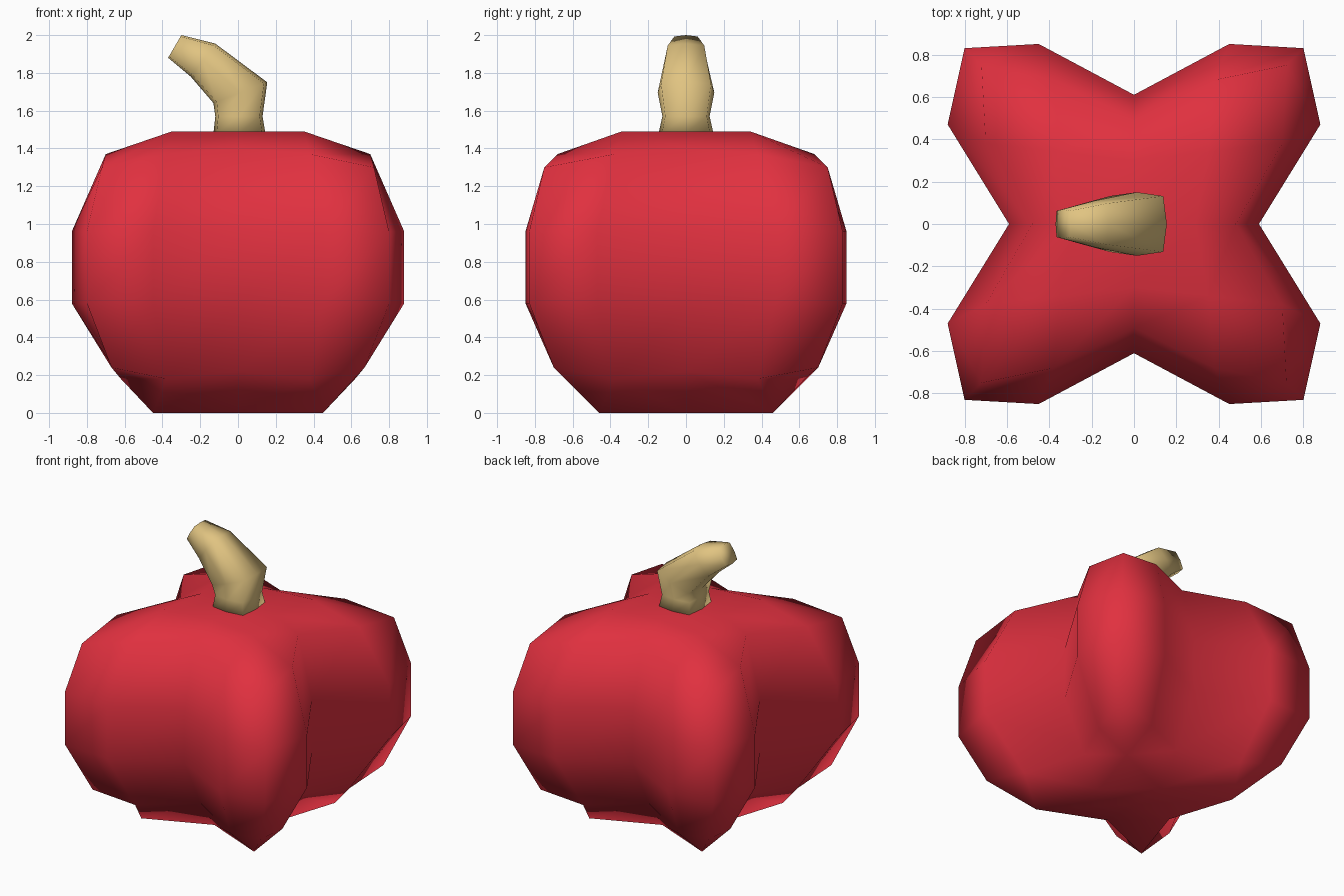
import bpy

if "Cube" in bpy.data.objects:
    bpy.data.objects.remove(bpy.data.objects["Cube"])


def material(name, color):
    m = bpy.data.materials.new(name)
    m.diffuse_color = color
    m.use_nodes = True
    m.node_tree.nodes["Principled BSDF"].inputs["Base Color"].default_value = m.diffuse_color
    return m


def make_object(name, verts, faces, mat):
    me = bpy.data.meshes.new(name)
    me.from_pydata(verts, [], faces)
    me.materials.append(mat)
    me.shade_smooth()
    ob = bpy.data.objects.new(name, me)
    bpy.context.collection.objects.link(ob)
    return ob


red = material("red_skin", (0.75, 0.03, 0.05, 1))
tan = material("tan_stem", (0.75, 0.55, 0.22, 1))

# Pepper body: a four-lobed box of 4 x 4 columns, one quadrant given per level.
# Keys are grid steps from the centre, (2, 2) being the lobe corner.
keys = [(0, 2), (1, 2), (2, 2), (2, 1), (2, 0)]
levels = [
    [(0, .43, .22), (.38, .63, .18), (.67, .70, .24), (.62, .38, .18), (.43, 0, .22)],
    [(0, .61, .58), (.45, .85, .58), (.80, .83, .58), (.88, .47, .58), (.59, 0, .58)],
    [(0, .61, .96), (.45, .85, .96), (.80, .83, .96), (.88, .47, .96), (.59, 0, .96)],
    [(0, .49, 1.40), (.38, .68, 1.37), (.72, .75, 1.30), (.70, .38, 1.37), (.48, 0, 1.40)],
]
caps = {
    0: {(0, 0): (0, 0, 0), (0, 1): (0, .27, 0), (1, 0): (.30, 0, 0), (1, 1): (.45, .46, 0)},
    3: {(0, 0): (0, 0, 1.49), (0, 1): (0, .30, 1.49), (1, 0): (.29, 0, 1.49),
        (1, 1): (.35, .34, 1.49)},
}

verts, index = [], {}
for k, ring in enumerate(levels):
    table = dict(zip(keys, ring))
    table.update(caps.get(k, {}))
    for i in range(-2, 3):
        for j in range(-2, 3):
            p = table.get((abs(i), abs(j)))
            if p:
                index[i, j, k] = len(verts)
                verts.append((p[0] if i > 0 else -p[0], p[1] if j > 0 else -p[1], p[2]))

faces = []
loop = ([(i, -2) for i in range(-2, 2)] + [(2, j) for j in range(-2, 2)]
        + [(i, 2) for i in range(2, -2, -1)] + [(-2, j) for j in range(2, -2, -1)])
for k in range(3):
    for a, b in zip(loop, loop[1:] + loop[:1]):
        faces.append([index[(*a, k)], index[(*b, k)], index[(*b, k + 1)], index[(*a, k + 1)]])
for i in range(-2, 2):
    for j in range(-2, 2):
        quad = [(i, j), (i + 1, j), (i + 1, j + 1), (i, j + 1)]
        faces.append([index[(*q, 3)] for q in quad])
        faces.append([index[(*q, 0)] for q in reversed(quad)])
make_object("pepper_body", verts, faces, red)

# Bent stem: rounded-square rings given by left (x, z), right (x, z) and half depth
rings = [
    ((-.13, 1.48), (.145, 1.48), .145),
    ((-.12, 1.57), (.13, 1.57), .125),
    ((-.13, 1.64), (.155, 1.75), .15),
    ((-.25, 1.78), (-.12, 1.955), .11),
    ((-.37, 1.88), (-.30, 2.0), .07),
]
c = .88
section = [(1, 0), (c, c), (0, 1), (-c, c), (-1, 0), (-c, -c), (0, -1), (c, -c)]
n = len(section)
verts, faces = [], []
for (lx, lz), (rx, rz), d in rings:
    for u, v in section:
        t = (u + 1) / 2
        verts.append((lx + (rx - lx) * t, v * d, lz + (rz - lz) * t))
for r in range(len(rings) - 1):
    for s in range(n):
        a, b = r * n + s, r * n + (s + 1) % n
        faces.append([a, b, b + n, a + n])
faces.append(list(range(n))[::-1])
faces.append(list(range((len(rings) - 1) * n, len(rings) * n)))
make_object("stem", verts, faces, tan)
